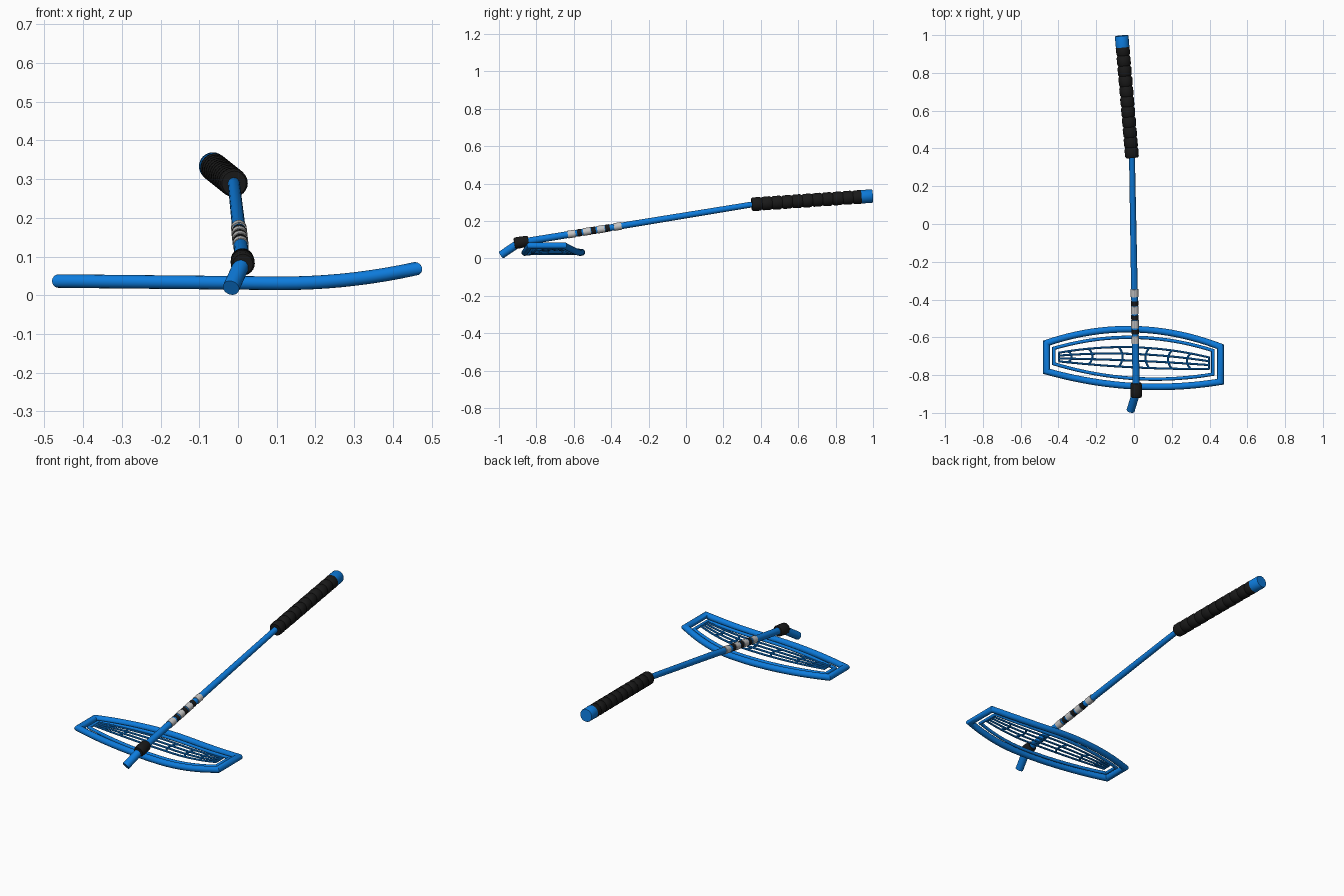
import bpy, bmesh, math
from mathutils import Vector

if "Cube" in bpy.data.objects:
    bpy.data.objects.remove(bpy.data.objects["Cube"])


def material(name, rgb):
    m = bpy.data.materials.new(name)
    m.use_nodes = True
    color = (*rgb, 1)
    m.diffuse_color = color
    m.node_tree.nodes["Principled BSDF"].inputs["Base Color"].default_value = color
    return m


BLUE = material("bright blue", (0.004, 0.2, 0.72))
BLACK = material("rubber black", (0.01, 0.01, 0.01))
SILVER = material("silver grey", (0.55, 0.55, 0.55))
parts = []


def tube(name, pts, radius, mat, closed=False, sides=16):
    """Sweep a mitred round section along a path; radius may vary per point."""
    pts = [Vector(p) for p in pts]
    n = len(pts)
    radii = radius if isinstance(radius, list) else [radius] * n
    bm = bmesh.new()
    rings = []
    for i, p in enumerate(pts):
        before = (p - pts[i - 1]).normalized()
        after = (pts[(i + 1) % n] - p).normalized()
        if not closed:
            before = after if i == 0 else before
            after = before if i == n - 1 else after
        t = (before + after).normalized()
        side = t.cross(Vector((0, 0, 1))).normalized()
        up = side.cross(t)
        miter = 1 / max(0.4, before.dot(t))
        ring = []
        for k in range(sides):
            a = math.tau * k / sides
            ring.append(bm.verts.new(p + radii[i] * (side * math.cos(a) * miter + up * math.sin(a))))
        rings.append(ring)
    for i in range(n if closed else n - 1):
        a, b = rings[i], rings[(i + 1) % n]
        for k in range(sides):
            j = (k + 1) % sides
            bm.faces.new((a[k], a[j], b[j], b[k]))
    if not closed:
        bm.faces.new(rings[0])
        bm.faces.new(rings[-1])
    bmesh.ops.recalc_face_normals(bm, faces=bm.faces)
    mesh = bpy.data.meshes.new(name)
    bm.to_mesh(mesh)
    bm.free()
    mesh.materials.append(mat)
    obj = bpy.data.objects.new(name, mesh)
    bpy.context.collection.objects.link(obj)
    parts.append(obj)


def along(a, b, t):
    return Vector(a).lerp(Vector(b), t)


def head_z(x):
    """Height of the head, curling up towards its left end."""
    return 0.032 - 0.01 * x + 0.32 * max(0, x - 0.1) ** 2


def arc(x0, x1, y0, y1, bulge, lift=0, steps=24):
    """Bowed line across the head that follows its curl."""
    pts = []
    for i in range(steps + 1):
        t = i / steps
        x = x0 + (x1 - x0) * t
        y = y0 + (y1 - y0) * t + bulge * (1 - (2 * t - 1) ** 2)
        pts.append((x, y, head_z(x) + lift))
    return pts


# Head: outer and inner frames
tube("outer_frame", arc(-0.463, 0.458, -0.63, -0.65, 0.083)
     + arc(0.458, -0.463, -0.835, -0.78, -0.051), 0.0175, BLUE, closed=True)
tube("inner_frame", arc(-0.424, 0.418, -0.658, -0.67, 0.064)
     + arc(0.418, -0.424, -0.795, -0.74, -0.05), 0.009, BLUE, closed=True, sides=12)

# Head: lengthwise strings and bowed cross ribs
LIFT = 0.012


def string_y(x, f):
    t = (x + 0.4) / 0.8
    start, end = -0.682 - 0.045 * f, -0.707 - 0.06 * f
    return start + (end - start) * t + (0.042 - 0.054 * f) * (1 - (2 * t - 1) ** 2)


for i in range(4):
    f = i / 3
    xs = [-0.4 + 0.8 * k / 20 for k in range(21)]
    tube(f"string_{i + 1}", [(x, string_y(x, f), head_z(x) + LIFT) for x in xs],
         0.0055, BLUE, sides=8)
for i, x in enumerate((-0.397, -0.35, -0.24, -0.08, 0.08, 0.2, 0.3, 0.397)):
    bow = 0 if abs(x) > 0.39 else math.copysign(0.02, -x)
    pts = []
    for k in range(7):
        f = k / 6
        px = x + bow * (1 - (2 * f - 1) ** 2)
        pts.append((px, string_y(px, f), head_z(px) + LIFT))
    tube(f"cross_rib_{i + 1}", pts, 0.0055, BLUE, sides=8)

# Shaft
FOOT, TOP = (0.012, -0.89, 0.085), (-0.011, 0.37, 0.291)
tube("shaft", [FOOT, TOP], [0.019, 0.0155], BLUE, sides=24)


def shaft_at(y):
    return along(FOOT, TOP, (y - FOOT[1]) / (TOP[1] - FOOT[1]))


# Shaft bands
for i, y in enumerate((-0.612, -0.53, -0.455, -0.365)):
    tube(f"silver_band_{i + 1}", [shaft_at(y - 0.02), shaft_at(y + 0.02)], 0.0205, SILVER, sides=24)
for i, y in enumerate((-0.57, -0.495, -0.42)):
    tube(f"black_band_{i + 1}", [shaft_at(y - 0.012), shaft_at(y + 0.012)], 0.0195, BLACK, sides=24)

# Collar and angled stub at the foot
collar = [shaft_at(y) for y in (-0.918, -0.91, -0.882, -0.878, -0.85, -0.842)]
tube("collar", collar, [0.026, 0.031, 0.031, 0.03, 0.03, 0.026], BLACK, sides=24)
tube("foot_stub", [FOOT, (-0.018, -0.987, 0.019)], 0.0215, BLUE, sides=24)

# Ribbed grip and end cap
GRIP, GRIP_END = (-0.01, 0.35, 0.289), (-0.061, 0.945, 0.33)
RIBS = 11
grip_pts, grip_radii = [], []
for i in range(RIBS):
    for t, r in ((0.02, 0.0315), (0.14, 0.036), (0.8, 0.037), (0.96, 0.0325)):
        grip_pts.append(along(GRIP, GRIP_END, (i + t) / RIBS))
        grip_radii.append(r)
tube("grip", grip_pts, grip_radii, BLACK, sides=24)
tube("end_cap", [along(GRIP, GRIP_END, t) for t in (0.985, 1.08, 1.087)],
     [0.036, 0.036, 0.034], BLUE, sides=24)

for obj in parts:
    obj.select_set(True)
bpy.context.view_layer.objects.active = parts[0]
bpy.ops.object.shade_smooth_by_angle(angle=math.radians(35))
